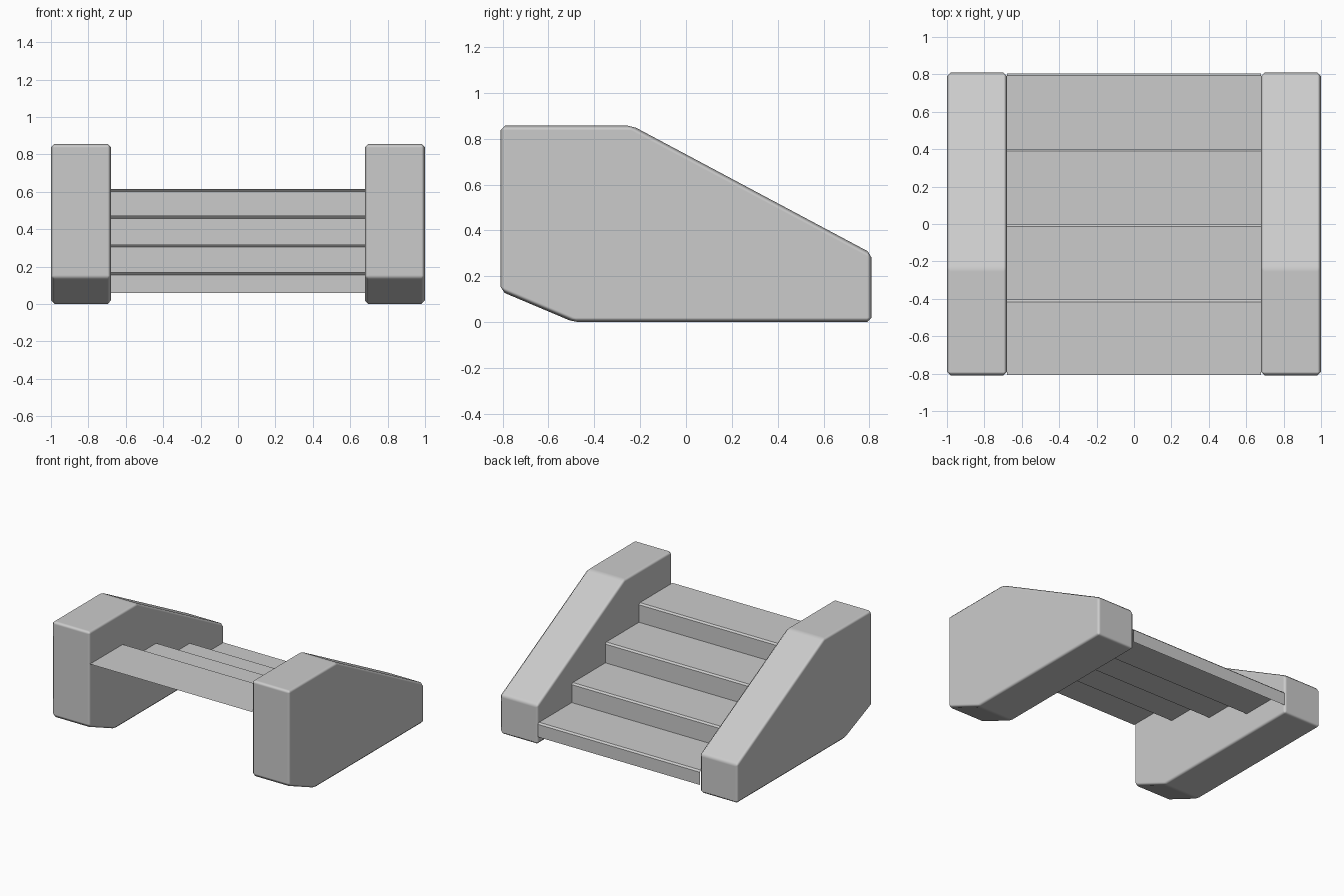
import bpy
import bmesh

if "Cube" in bpy.data.objects:
    bpy.data.objects.remove(bpy.data.objects["Cube"])


def add_object(name, bm):
    mesh = bpy.data.meshes.new(name)
    bm.to_mesh(mesh)
    bm.free()
    obj = bpy.data.objects.new(name, mesh)
    bpy.context.collection.objects.link(obj)
    return obj


def extrude_profile(name, profile, x0, x1, capped):
    """Sweep a (y, z) profile along x; capped gives a closed solid."""
    bm = bmesh.new()
    a = [bm.verts.new((x0, y, z)) for y, z in profile]
    b = [bm.verts.new((x1, y, z)) for y, z in profile]
    n = len(profile)
    for i in range(n if capped else n - 1):
        j = (i + 1) % n
        bm.faces.new((a[i], b[i], b[j], a[j]))
    if capped:
        bm.faces.new(a)
        bm.faces.new(b[::-1])
        bmesh.ops.recalc_face_normals(bm, faces=bm.faces)
    return add_object(name, bm)


def soften(obj, width):
    for poly in obj.data.polygons:
        poly.use_smooth = True
    bev = obj.modifiers.new("soft_edges", "BEVEL")
    bev.width = width
    bev.segments = 1
    bev.limit_method = "ANGLE"
    bev.angle_limit = 0.3
    bev.harden_normals = True


# Side walls: sloped slabs with a cut lower corner, mirrored across x
wall_profile = [(-0.81, 0.135), (-0.81, 0.857), (-0.235, 0.857),
                (0.81, 0.3), (0.81, 0), (-0.49, 0)]
walls = extrude_profile("side_walls", wall_profile, 0.678, 1.0, True)
soften(walls, 0.02)
mirror = walls.modifiers.new("mirror", "MIRROR")
mirror.use_axis[0] = True

# Steps: open folded sheet, rising from the +y side to the -y side
levels = [0.168, 0.316, 0.47, 0.615]
step_profile = [(0.805, 0.06)]
for i, z in enumerate(levels):
    y = 0.805 - 0.403 * i
    step_profile += [(y, z), (y - 0.403, z)]
steps = extrude_profile("steps", step_profile, -0.68, 0.68, False)
for poly in steps.data.polygons:
    if poly.normal.z < -0.5:
        steps.data.flip_normals()
        break

# Chamfer only the step noses (upper outer edges)
bm = bmesh.new()
bm.from_mesh(steps.data)
noses = [e for e in bm.edges if len(e.link_faces) == 2 and e.is_convex]
bmesh.ops.bevel(bm, geom=noses, offset=0.012, segments=1, affect="EDGES")
bm.to_mesh(steps.data)
bm.free()
